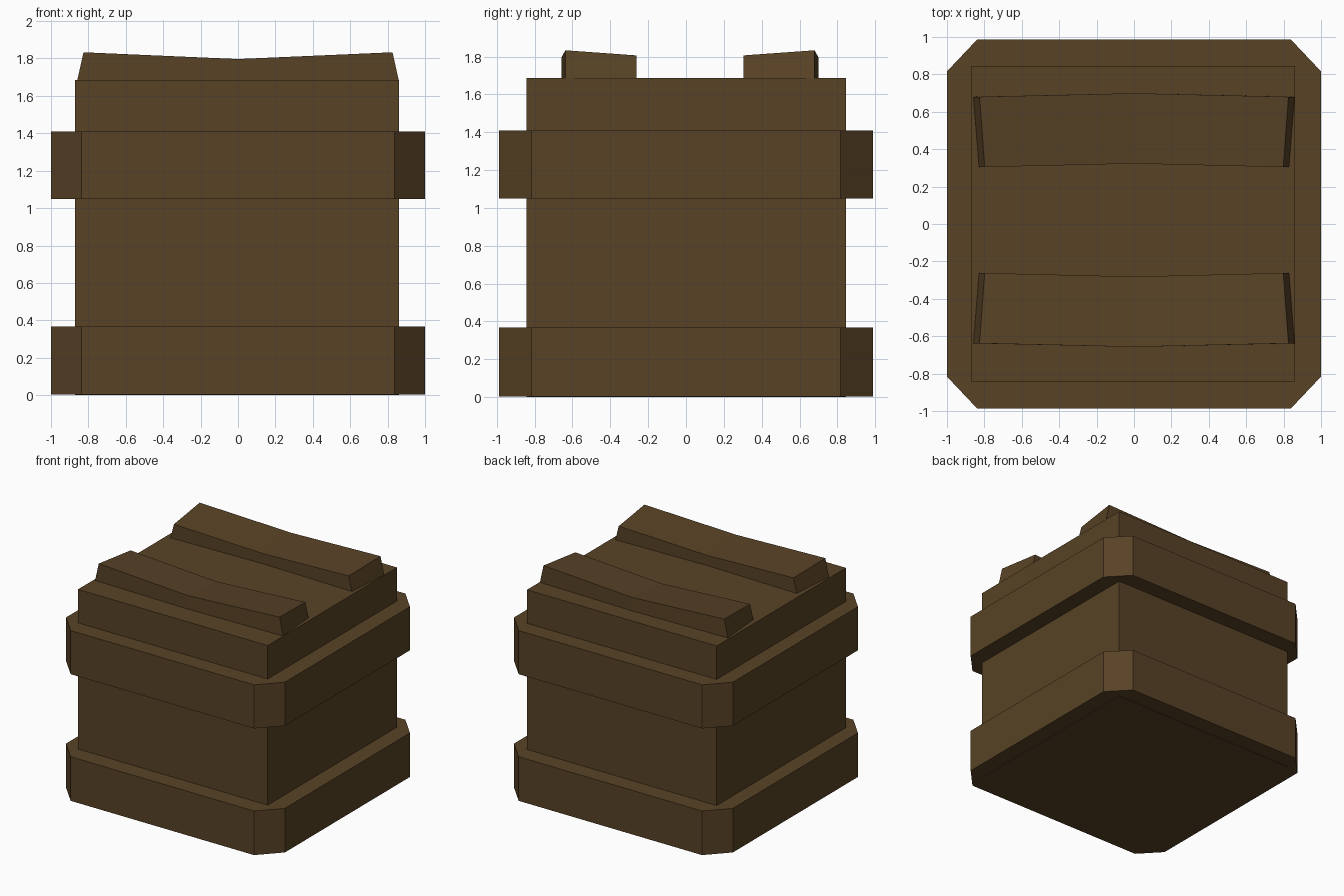
import bpy, bmesh

if "Cube" in bpy.data.objects:
    bpy.data.objects.remove(bpy.data.objects["Cube"])

# One dark brown wood colour for the whole crate
wood = bpy.data.materials.new("dark brown wood")
wood.diffuse_color = (0.098, 0.055, 0.019, 1)
wood.use_nodes = True
wood.node_tree.nodes["Principled BSDF"].inputs["Base Color"].default_value = wood.diffuse_color


def loft(name, rings):
    """Skin a solid through matching rings of points, capped at both ends."""
    bm = bmesh.new()
    rows = [[bm.verts.new(p) for p in ring] for ring in rings]
    n = len(rows[0])
    for a, b in zip(rows, rows[1:]):
        for i in range(n):
            j = (i + 1) % n
            bm.faces.new((a[i], a[j], b[j], b[i]))
    bm.faces.new(rows[0][::-1])
    bm.faces.new(rows[-1])
    bmesh.ops.recalc_face_normals(bm, faces=bm.faces)
    mesh = bpy.data.meshes.new(name)
    bm.to_mesh(mesh)
    bm.free()
    mesh.materials.append(wood)
    obj = bpy.data.objects.new(name, mesh)
    bpy.context.collection.objects.link(obj)
    return obj


def prism(name, outline, z0, z1):
    return loft(name, [[(x, y, z) for x, y in outline] for z in (z0, z1)])


# Crate body
prism("crate_body", [(-0.872, -0.843), (0.862, -0.843),
                     (0.862, 0.845), (-0.872, 0.845)], 0.0, 1.686)

# Two bands with chamfered corners
X, Y, CX, CY = 1.0, 0.987, 0.838, 0.816
octagon = [(-CX, -Y), (CX, -Y), (X, -CY), (X, CY),
           (CX, Y), (-CX, Y), (-X, CY), (-X, -CY)]
prism("lower_band", octagon, 0.004, 0.368)
prism("upper_band", octagon, 1.05, 1.41)


# Lid slats: sagging and bowed at the middle, with slanted ends
def slat(name, side, inner, outer):
    rings = []
    for s in (-1, 0, 1):
        bow = 0.0 if s else 0.019
        sag = 0.0 if s else 0.036
        yi, yo = side * (inner + bow), side * (outer + bow)
        rings.append([(s * 0.86, yo, 1.68), (s * 0.826, yo, 1.833 - sag),
                      (s * 0.798, yi, 1.806 - sag), (s * 0.83, yi, 1.68)])
    loft(name, rings)


slat("front_slat", -1, 0.262, 0.638)
slat("back_slat", 1, 0.304, 0.68)
